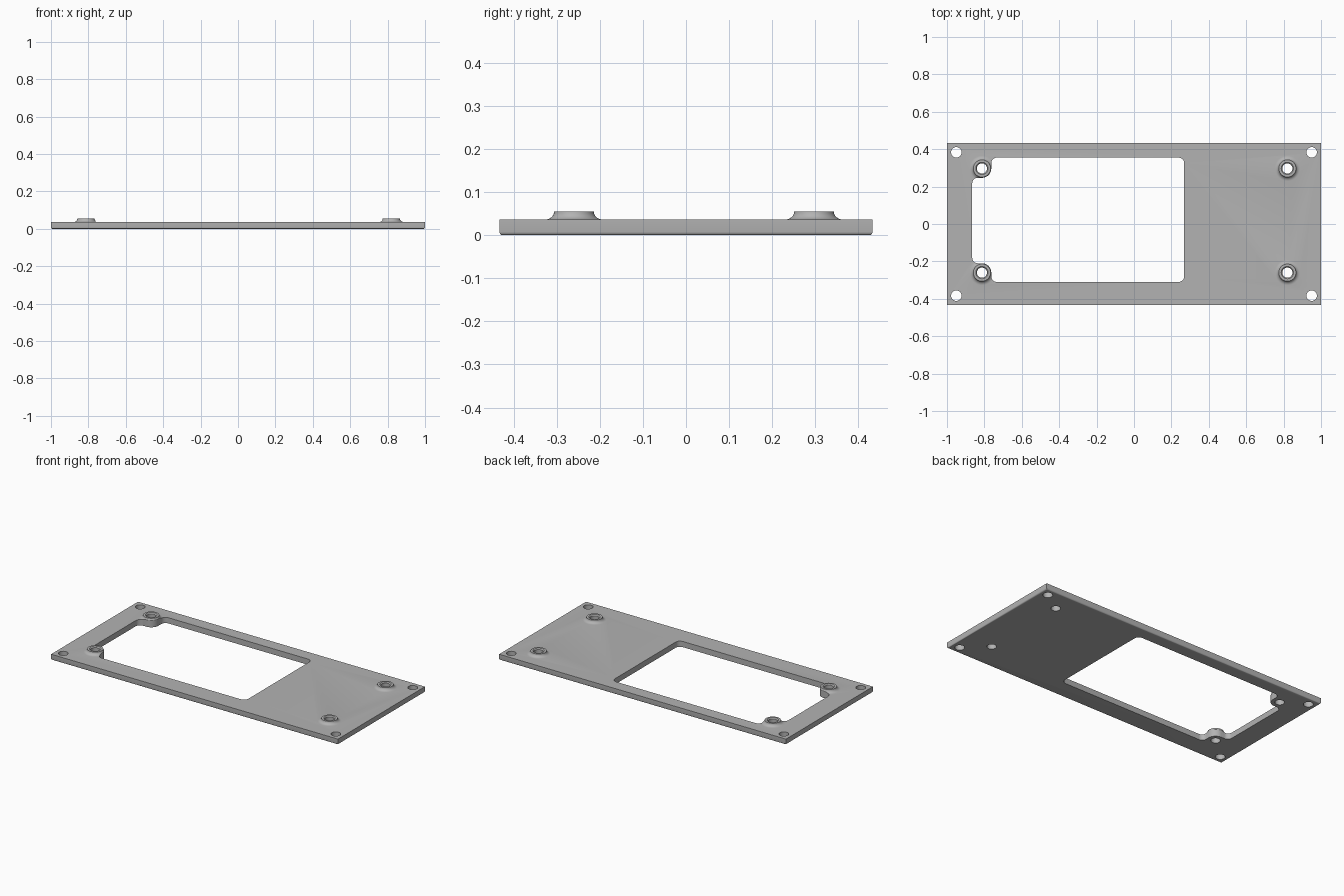
import bpy, bmesh, math

cube = bpy.data.objects.get("Cube")
if cube:
    bpy.data.objects.remove(cube, do_unlink=True)

THICK, TOP = 0.036, 0.055
BOSSES = [(x, y) for x in (-0.813, 0.82) for y in (-0.26, 0.297)]
CORNERS = [(x, y) for x in (-0.95, 0.95) for y in (-0.383, 0.383)]

grey = bpy.data.materials.new("grey")
grey.use_nodes = True
colour = (0.45, 0.45, 0.45, 1)
grey.diffuse_color = colour
grey.node_tree.nodes["Principled BSDF"].inputs["Base Color"].default_value = colour


def finish(name, bm):
    bmesh.ops.recalc_face_normals(bm, faces=bm.faces)
    mesh = bpy.data.meshes.new(name)
    bm.to_mesh(mesh)
    bm.free()
    mesh.materials.append(grey)
    obj = bpy.data.objects.new(name, mesh)
    bpy.context.collection.objects.link(obj)
    return obj


def prism(name, outline, z0, z1, round_bottom=0):
    bm = bmesh.new()
    face = bm.faces.new([bm.verts.new((x, y, z0)) for x, y in outline])
    bottom_edges = list(face.edges)
    ext = bmesh.ops.extrude_face_region(bm, geom=[face], use_keep_orig=True)
    verts = [v for v in ext["geom"] if isinstance(v, bmesh.types.BMVert)]
    bmesh.ops.translate(bm, verts=verts, vec=(0, 0, z1 - z0))
    if round_bottom:
        bmesh.ops.bevel(bm, geom=bottom_edges, offset=round_bottom,
                        segments=4, profile=0.5, affect="EDGES")
    return finish(name, bm)


def turned(name, centre, profile, sides=48):
    """Closed solid of revolution from (radius, height) points."""
    bm = bmesh.new()
    rings = []
    for r, z in profile:
        rings.append([bm.verts.new((centre[0] + r * math.cos(math.tau * i / sides),
                                    centre[1] + r * math.sin(math.tau * i / sides), z))
                      for i in range(sides)])
    for a, b in zip(rings, rings[1:]):
        for i in range(sides):
            j = (i + 1) % sides
            bm.faces.new((a[i], a[j], b[j], b[i]))
    bm.faces.new(rings[0])
    bm.faces.new(rings[-1])
    return finish(name, bm)


def arc(cx, cy, r, start, end, steps=8):
    angles = [math.radians(start + (end - start) * i / steps) for i in range(steps + 1)]
    return [(cx + r * math.cos(a), cy + r * math.sin(a)) for a in angles]


def combine(target, tool, operation):
    mod = target.modifiers.new(operation, "BOOLEAN")
    mod.operation, mod.solver, mod.object = operation, "EXACT", tool
    bpy.context.view_layer.objects.active = target
    bpy.ops.object.modifier_apply(modifier=mod.name)
    bpy.data.objects.remove(tool, do_unlink=True)


# Flat plate with a rounded lower rim
plate = prism("mounting_plate", [(-1, -0.433), (1, -0.433), (1, 0.433), (-1, 0.433)],
              0, THICK, round_bottom=0.008)

# Raised screw bosses with a flared foot
flare = [(0.068 - 0.022 * math.sin(a), TOP - (TOP - THICK) * math.cos(a))
         for a in (math.pi / 2 * i / 6 for i in range(7))]
for centre in BOSSES:
    combine(plate, turned("boss", centre, [(0.068, 0.015)] + flare), "UNION")

# Window that wraps around the two bosses on its narrow end
R = 0.03
window = (arc(0.238, -0.28, R, -90, 0) + arc(0.238, 0.325, R, 0, 90)
          + arc(-0.733, 0.325, R, 90, 180) + arc(*BOSSES[1], 0.05, 0, -90, 14)
          + arc(-0.835, 0.217, R, 90, 180) + arc(-0.835, -0.18, R, 180, 270)
          + arc(*BOSSES[0], 0.05, 90, 0, 14) + arc(-0.733, -0.28, R, 180, 270))
combine(plate, prism("window_cutter", window, -0.1, 0.2), "DIFFERENCE")

# Screw holes, lightly countersunk in the bosses
for centre in CORNERS:
    combine(plate, turned("hole_cutter", centre, [(0.028, -0.1), (0.028, 0.2)], 32),
            "DIFFERENCE")
for centre in BOSSES:
    sink = [(0.027, -0.1), (0.027, TOP - 0.006), (0.033, TOP), (0.033, 0.2)]
    combine(plate, turned("hole_cutter", centre, sink, 32), "DIFFERENCE")

bpy.ops.object.select_all(action="DESELECT")
plate.select_set(True)
bpy.context.view_layer.objects.active = plate
bpy.ops.object.shade_smooth_by_angle(angle=math.radians(30))
